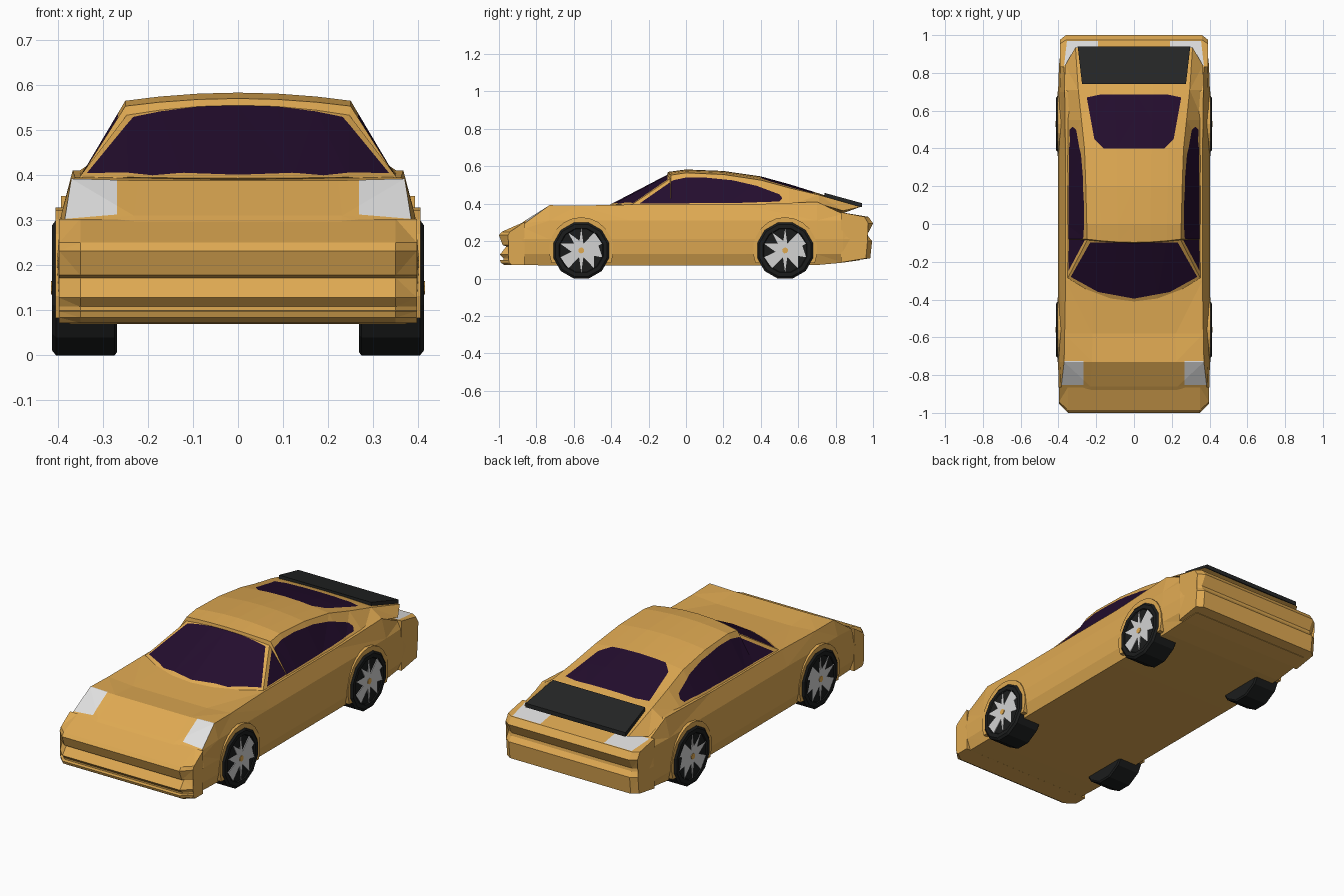
import bpy, bmesh, math
from mathutils import Vector

cube = bpy.data.objects.get("Cube")
if cube:
    bpy.data.objects.remove(cube, do_unlink=True)


def material(name, rgb, rough=0.6):
    m = bpy.data.materials.new(name)
    m.use_nodes = True
    m.diffuse_color = (*rgb, 1)
    node = m.node_tree.nodes["Principled BSDF"]
    node.inputs["Base Color"].default_value = (*rgb, 1)
    node.inputs["Roughness"].default_value = rough
    return m


ORANGE = material("orange paint", (0.74, 0.40, 0.085))
GLASS = material("dark violet glass", (0.017, 0.004, 0.027))
LAMP = material("white lamp", (0.75, 0.75, 0.75))
RUBBER = material("black rubber", (0.011, 0.012, 0.012))
TRIM = material("charcoal trim", (0.018, 0.019, 0.019))
SILVER = material("silver alloy", (0.65, 0.65, 0.65))


def loft(name, rings, *mats):
    """Skin a row of closed rings and cap both ends."""
    bm = bmesh.new()
    rows = [[bm.verts.new(p) for p in ring] for ring in rings]
    n = len(rows[0])
    for a, b in zip(rows, rows[1:]):
        for i in range(n):
            j = (i + 1) % n
            bm.faces.new((a[i], a[j], b[j], b[i]))
    bm.faces.new(rows[0])
    bm.faces.new(rows[-1])
    bmesh.ops.triangulate(bm, faces=bm.faces[:])
    bmesh.ops.recalc_face_normals(bm, faces=bm.faces[:])
    mesh = bpy.data.meshes.new(name)
    bm.to_mesh(mesh)
    bm.free()
    for m in mats:
        mesh.materials.append(m)
    obj = bpy.data.objects.new(name, mesh)
    bpy.context.scene.collection.objects.link(obj)
    return obj


def mirrored(half):
    """Close a half section that runs from top centre to bottom centre."""
    return half + [(-x, y, z) for x, y, z in reversed(half[1:-1])]


def paint(obj, outline, axes, facing, slot=1):
    """Cut a convex outline into the faces that pass the test and colour them."""
    bm = bmesh.new()
    bm.from_mesh(obj.data)
    bm.normal_update()
    faces = [f for f in bm.faces if facing(f.normal)]
    u, v = axes
    mid = Vector([sum(p[k] for p in outline) / len(outline) for k in (0, 1)])
    for a, b in zip(outline, outline[1:] + outline[:1]):
        co, no = Vector((0, 0, 0)), Vector((0, 0, 0))
        co[u], co[v] = a
        no[u], no[v] = b[1] - a[1], a[0] - b[0]
        if no[u] * (mid[0] - a[0]) + no[v] * (mid[1] - a[1]) > 0:
            no.negate()
        geom = set(faces)
        for f in faces:
            geom.update(f.edges)
            geom.update(f.verts)
        cut = bmesh.ops.bisect_plane(bm, geom=list(geom), dist=1e-6,
                                     plane_co=co, plane_no=no.normalized())
        faces = [f for f in cut["geom"] if isinstance(f, bmesh.types.BMFace)
                 and (f.calc_center_median() - co).dot(no) < 0]
    for f in faces:
        f.material_index = slot
    bm.to_mesh(obj.data)
    bm.free()


def upward(n):
    return n.z > 0.3


def flip(outline):
    return [(-x, y) for x, y in outline]


# Lower body: y, deck height, shoulder x and z, waist x, underside z
def body_ring(y, deck, xs, zs, xw, low):
    top = min(0.31, zs - 0.03)
    return mirrored([(0, y, deck), (xs * 0.6, y, deck), (xs, y, zs),
                     (xw - 0.007, y, top), (xw + 0.002, y, 0.21),
                     (xw - 0.003, y, 0.13), (xw - 0.025, y, low), (0, y, low)])


body = loft("lower_body", [body_ring(*r) for r in (
    (-0.93, 0.26, 0.37, 0.25, 0.39, 0.075),
    (-0.86, 0.31, 0.385, 0.297, 0.397, 0.072),
    (-0.73, 0.388, 0.37, 0.392, 0.4, 0.07),
    (-0.58, 0.378, 0.367, 0.39, 0.4, 0.07),
    (-0.3, 0.397, 0.362, 0.395, 0.4, 0.07),
    (0.3, 0.397, 0.362, 0.395, 0.4, 0.07),
    (0.7, 0.41, 0.367, 0.41, 0.4, 0.072),
    (0.84, 0.345, 0.37, 0.345, 0.395, 0.085),
    (0.93, 0.32, 0.36, 0.31, 0.385, 0.098))], ORANGE, LAMP)
headlight = [(0.268, -0.725), (0.368, -0.725), (0.386, -0.852), (0.268, -0.852)]
for lamp in (headlight, flip(headlight)):
    paint(body, lamp, (0, 1), upward)


# Cabin: crown y and z, roof edge x y z, base x y z
def cabin_ring(yc, zc, xe, ye, ze, xb, yb, zb):
    crown = [(xe * t, yc + (ye - yc) * t * t, zc + (ze - zc) * t * t)
             for t in (0, 0.35, 0.7, 1)]
    return mirrored(crown + [(xb, yb, zb), (0, yb - 0.02, zb - 0.02)])


cabin = loft("cabin", [cabin_ring(*r) for r in (
    (-0.41, 0.393, 0.35, -0.285, 0.398, 0.36, -0.29, 0.38),
    (-0.1, 0.555, 0.247, -0.085, 0.533, 0.36, -0.09, 0.38),
    (-0.097, 0.57, 0.25, -0.08, 0.553, 0.36, -0.08, 0.38),
    (0, 0.583, 0.25, 0, 0.565, 0.36, 0, 0.38),
    (0.2, 0.575, 0.255, 0.2, 0.556, 0.36, 0.2, 0.38),
    (0.4, 0.546, 0.262, 0.4, 0.526, 0.36, 0.4, 0.385),
    (0.55, 0.505, 0.278, 0.55, 0.485, 0.363, 0.55, 0.39),
    (0.71, 0.455, 0.295, 0.71, 0.447, 0.367, 0.71, 0.4),
    (0.935, 0.385, 0.31, 0.935, 0.383, 0.365, 0.84, 0.362))], ORANGE, GLASS)
windscreen = [(-0.335, -0.28), (-0.19, -0.36), (0, -0.395), (0.19, -0.36),
              (0.335, -0.28), (0.232, -0.098), (-0.232, -0.098)]
paint(cabin, windscreen, (0, 1), upward)
rear_window = [(0.25, 0.67), (0.21, 0.45), (0.16, 0.4), (-0.16, 0.4),
               (-0.21, 0.45), (-0.25, 0.67), (-0.18, 0.685), (0.18, 0.685)]
paint(cabin, rear_window, (0, 1), upward)
side_window = [(-0.25, 0.4), (-0.07, 0.525), (0, 0.54), (0.1, 0.54),
               (0.25, 0.525), (0.38, 0.495), (0.5, 0.45), (0.515, 0.43),
               (0.5, 0.412), (0.3, 0.405)]
for side in (1, -1):
    paint(cabin, side_window, (1, 2), lambda n: n.x * side > 0.5)


# Bumpers: side profiles drawn across the width with swept back corners
def bumper(name, profile, pivot, squeeze, inner, outer):
    rings = []
    for x, k in ((-outer, squeeze), (-inner, 1), (inner, 1), (outer, squeeze)):
        rings.append([(x, pivot + (y - pivot) * k, z) for y, z in profile])
    return loft(name, rings, ORANGE, LAMP)


bumper("front_bumper", [(-0.865, 0.303), (-0.985, 0.25), (-1, 0.232),
                        (-0.98, 0.178), (-0.96, 0.172), (-0.995, 0.128),
                        (-0.975, 0.108), (-0.975, 0.1), (-0.995, 0.098),
                        (-0.99, 0.084), (-0.97, 0.072), (-0.865, 0.072)],
       -0.86, 0.65, 0.35, 0.397)
rear = bumper("rear_bumper", [(0.83, 0.354), (0.975, 0.33), (1, 0.295),
                              (0.972, 0.24), (0.975, 0.225), (0.995, 0.2),
                              (0.985, 0.108), (0.83, 0.086)],
              0.83, 0.85, 0.36, 0.393)
rear_lamp = [(0.19, 0.84), (0.37, 0.84), (0.355, 0.97), (0.19, 0.97)]
for lamp in (rear_lamp, flip(rear_lamp)):
    paint(rear, lamp, (0, 1), upward)

# Engine cover spoiler
loft("rear_spoiler", [[(-w, y, z), (w, y, z), (w, y, z - 0.022), (-w, y, z - 0.022)]
                      for w, y, z in ((0.275, 0.74, 0.458), (0.298, 0.94, 0.403))], TRIM)


# Wheels and arches
def circle(x, y, r, n=12, start=15, r2=None):
    pts = []
    for i in range(n):
        a = math.radians(start + 360 * i / n)
        q = r2 if r2 and i % 2 else r
        pts.append((x, y + q * math.sin(a), 0.15 + q * math.cos(a)))
    return pts


def arch_ring(x, y, s):
    ring = [(s * x, y + 0.172 * math.sin(a), 0.15 + 0.178 * math.cos(a))
            for a in (math.radians(d) for d in range(-112, 113, 16))]
    return ring


RADIUS = 0.15 / math.cos(math.radians(15))
for end, y in (("front", -0.56), ("rear", 0.53)):
    for side, s in (("left", 1), ("right", -1)):
        tag = end + "_" + side
        loft("tyre_" + tag, [circle(s * x, y, r) for x, r in (
            (0.268, RADIUS - 0.008), (0.274, RADIUS), (0.404, RADIUS),
            (0.413, RADIUS - 0.012), (0.413, 0.122), (0.408, 0.118))], RUBBER)
        loft("spokes_" + tag, [circle(s * x, y, 0.118, 20, 0, 0.038)
                               for x in (0.407, 0.412)], SILVER)
        loft("hub_" + tag, [circle(s * x, y, 0.016, 8) for x in (0.41, 0.415)], ORANGE)
        loft("arch_" + tag, [arch_ring(x, y, s) for x in (0.37, 0.405)], ORANGE)
